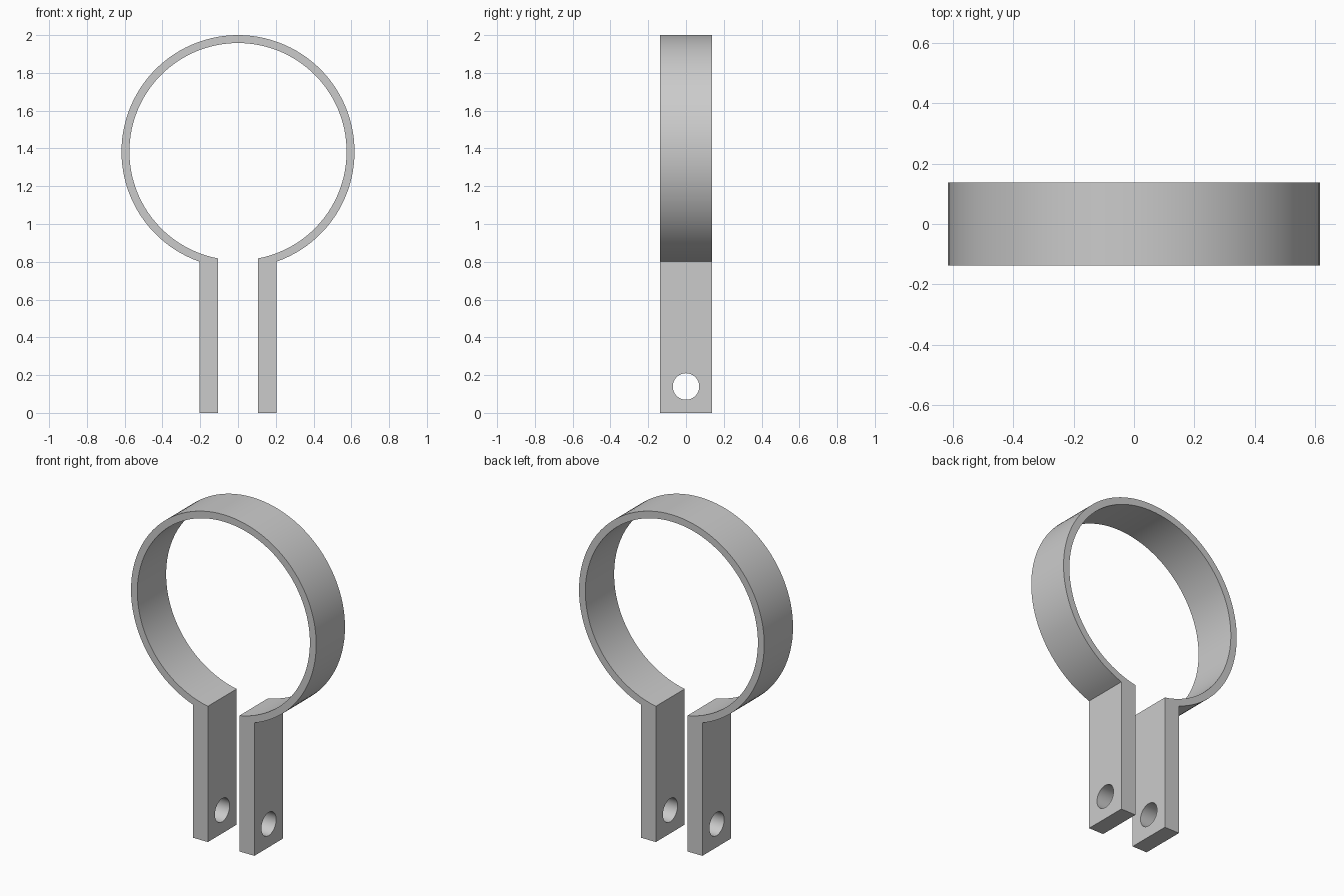
import bpy, bmesh
from math import sin, cos, asin, pi

if "Cube" in bpy.data.objects:
    bpy.data.objects.remove(bpy.data.objects["Cube"])

R_OUT, R_IN, CZ = 0.617, 0.575, 1.383   # ring radii and centre height
X_OUT, X_IN = 0.205, 0.105              # leg outer and inner faces
HALF_D = 0.137                          # half of the strap width
HOLE_R, HOLE_Z = 0.07, 0.14
STEPS = 96


def strap_edge(radius, x):
    """Right foot, around the ring, to the left foot."""
    a = asin(x / radius)
    angles = [a + (2 * pi - 2 * a) * i / STEPS for i in range(STEPS + 1)]
    arc = [(radius * sin(t), CZ - radius * cos(t)) for t in angles]
    return [(x, 0)] + arc + [(-x, 0)]


# Ring and legs as one strip, extruded along y
bm = bmesh.new()
rows = [[bm.verts.new((x, -HALF_D, z)) for x, z in strap_edge(r, e)]
        for r, e in ((R_OUT, X_OUT), (R_IN, X_IN))]
for i in range(len(rows[0]) - 1):
    bm.faces.new((rows[0][i], rows[0][i + 1], rows[1][i + 1], rows[1][i]))
ext = bmesh.ops.extrude_face_region(bm, geom=bm.faces[:], use_keep_orig=True)
moved = [g for g in ext["geom"] if isinstance(g, bmesh.types.BMVert)]
bmesh.ops.translate(bm, verts=moved, vec=(0, 2 * HALF_D, 0))
bmesh.ops.recalc_face_normals(bm, faces=bm.faces[:])
mesh = bpy.data.meshes.new("ring_clamp")
bm.to_mesh(mesh)
bm.free()
clamp = bpy.data.objects.new("ring_clamp", mesh)
bpy.context.collection.objects.link(clamp)

# Bolt hole through both legs
bpy.ops.mesh.primitive_cylinder_add(vertices=48, radius=HOLE_R, depth=1,
                                    location=(0, 0, HOLE_Z), rotation=(0, pi / 2, 0))
cutter = bpy.context.object
cutter.name = "bolt_hole_cutter"
cutter.hide_render = True
mod = clamp.modifiers.new("bolt_hole", "BOOLEAN")
mod.operation = "DIFFERENCE"
mod.solver = "EXACT"
mod.object = cutter

bpy.ops.object.select_all(action="DESELECT")
clamp.select_set(True)
bpy.context.view_layer.objects.active = clamp
bpy.ops.object.modifier_apply(modifier=mod.name)
bpy.data.objects.remove(cutter)
bpy.ops.object.shade_smooth_by_angle(angle=pi / 6)
